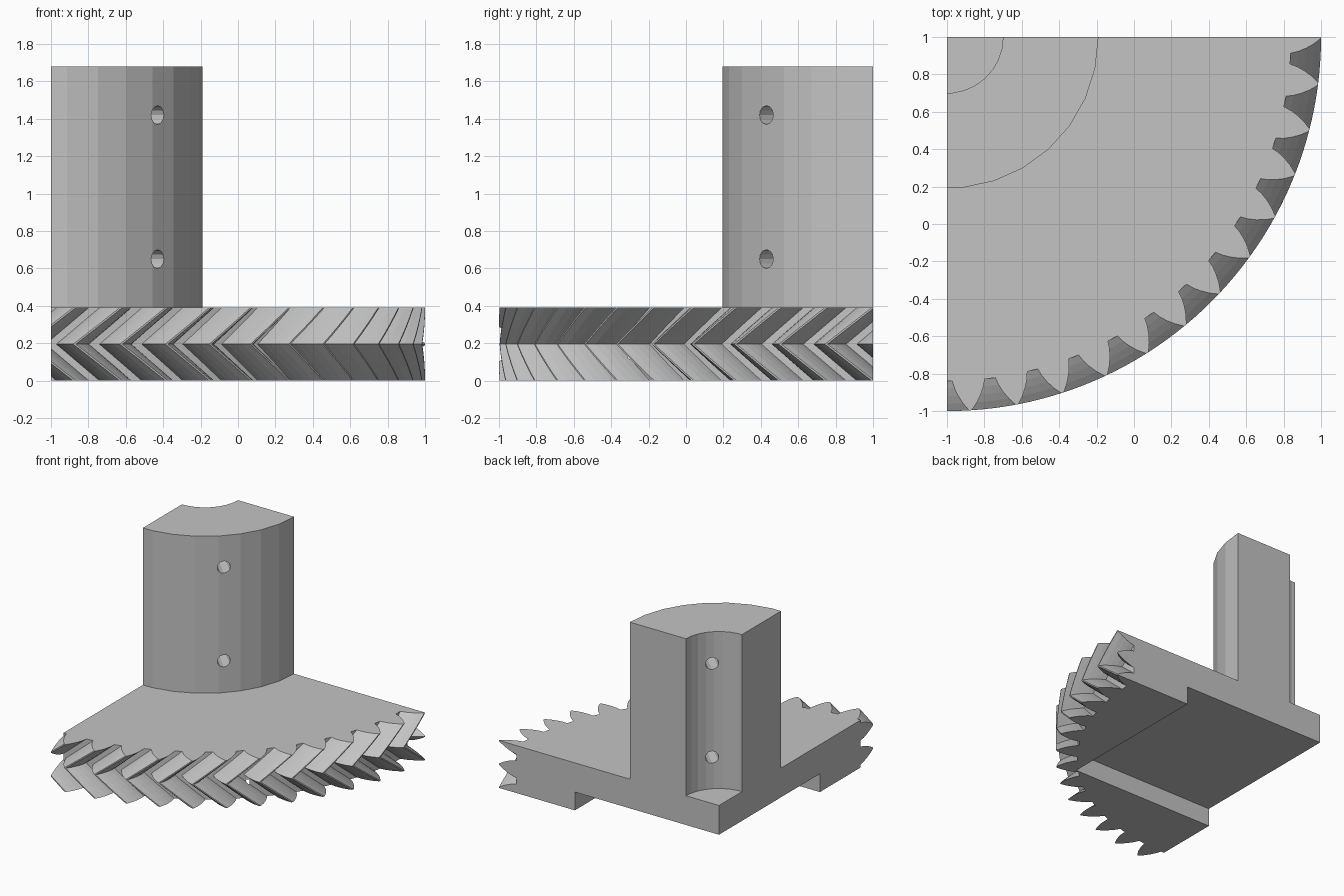
import bpy
import bmesh
from math import radians, cos, sin, pi
from mathutils import Vector, Matrix

if "Cube" in bpy.data.objects:
    bpy.data.objects.remove(bpy.data.objects["Cube"], do_unlink=True)

TEETH = 50
PITCH = 360 / TEETH
PLATE_H, HUB_TOP = 0.39, 1.68
AXIS = Vector((-1, 1, 0))          # the gear axis sits on the corner

grey = bpy.data.materials.new("plain grey")
grey.use_nodes = True
colour = (0.55, 0.55, 0.55, 1)
grey.diffuse_color = colour
grey.node_tree.nodes["Principled BSDF"].inputs["Base Color"].default_value = colour


def polar(r, degrees):
    return r * cos(radians(degrees)), r * sin(radians(degrees))


def stack(layers):
    """Solid from matching outlines, each a list of points with a height."""
    bm = bmesh.new()
    rings = [[bm.verts.new((x, y, z)) for x, y in pts] for pts, z in layers]
    n = len(rings[0])
    for low, high in zip(rings, rings[1:]):
        for i in range(n):
            j = (i + 1) % n
            bm.faces.new((low[i], low[j], high[j], high[i]))
    bm.faces.new(rings[0][::-1])
    bm.faces.new(rings[-1])
    return bm


def finish(bm, name):
    bmesh.ops.recalc_face_normals(bm, faces=bm.faces)
    mesh = bpy.data.meshes.new(name)
    bm.to_mesh(mesh)
    bm.free()
    mesh.materials.append(grey)
    obj = bpy.data.objects.new(name, mesh)
    obj.location = AXIS
    bpy.context.collection.objects.link(obj)
    return obj


def cut(obj, cutter):
    cutter.hide_render = True
    mod = obj.modifiers.new("cut", 'BOOLEAN')
    mod.operation, mod.solver, mod.object = 'DIFFERENCE', 'EXACT', cutter
    bpy.context.view_layer.objects.active = obj
    bpy.ops.object.modifier_apply(modifier=mod.name)
    bpy.data.objects.remove(cutter, do_unlink=True)


# Herringbone gear plate: tooth outline twisted one pitch back to mid height
half_tooth = [(1.84, 2.7), (1.88, 2.35), (1.92, 1.8), (1.96, 1.1), (2.0, 0.2)]
tooth = [(r, -a) for r, a in half_tooth] + [(r, a) for r, a in half_tooth[::-1]]
layers = []
steps = 8
for s in range(steps + 1):
    t = s / steps
    twist = -PITCH * (1 - abs(2 * t - 1))
    outline = [polar(r, k * PITCH + a + twist) for k in range(TEETH) for r, a in tooth]
    layers.append((outline, PLATE_H * t))
bm = stack(layers)

# Keep one quarter and close the two cut sides
for normal in ((-1, 0, 0), (0, 1, 0)):
    bmesh.ops.bisect_plane(bm, geom=bm.verts[:] + bm.edges[:] + bm.faces[:], dist=1e-5,
                           plane_co=(0, 0, 0), plane_no=normal, clear_outer=True)
    open_edges = [e for e in bm.edges if e.is_boundary]
    bmesh.ops.holes_fill(bm, edges=open_edges, sides=0)
plate = finish(bm, "gear_plate")

# Square recess under the plate
a, b = -0.2, 1.31
square = [(a, -b), (b, -b), (b, -a), (a, -a)]
cut(plate, finish(stack([(square, -0.1), (square, 0.15)]), "recess_cutter"))


# Hub: quarter ring with flat facets
def quarter_arc(r, facet=12):
    start = polar(r * cos(radians(facet / 2)), 270)
    return [start] + [polar(r, d) for d in range(276, 361, facet)]


ring = quarter_arc(0.81) + quarter_arc(0.3)[::-1]
hub = finish(stack([(ring, PLATE_H), (ring, HUB_TOP)]), "hub")

# Two radial screw holes through the hub
for z in (0.65, 1.42):
    bm = bmesh.new()
    turn = Matrix.Rotation(-pi / 4, 4, 'Z') @ Matrix.Rotation(pi / 2, 4, 'Y')
    bmesh.ops.create_cone(bm, cap_ends=True, segments=12, radius1=0.05, radius2=0.05,
                          depth=1.0, matrix=Matrix.Translation((0.4, -0.4, z)) @ turn)
    cut(hub, finish(bm, "hole_cutter"))
